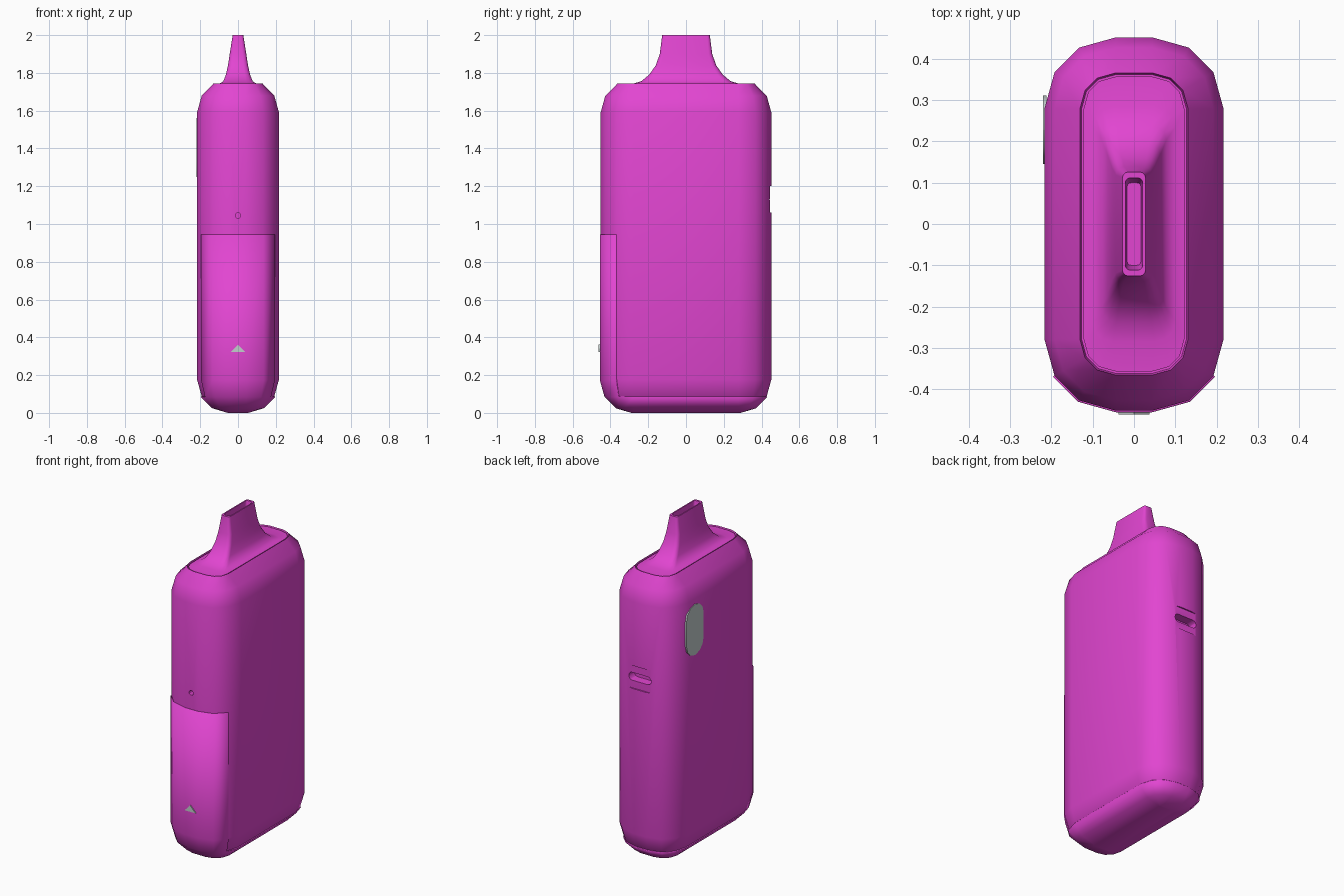
import bpy
import bmesh
from math import radians
from mathutils import Vector

cube = bpy.data.objects.get("Cube")
if cube:
    bpy.data.objects.remove(cube, do_unlink=True)


def material(name, rgb):
    m = bpy.data.materials.new(name)
    m.use_nodes = True
    m.diffuse_color = (*rgb, 1)
    bsdf = m.node_tree.nodes["Principled BSDF"]
    bsdf.inputs["Base Color"].default_value = (*rgb, 1)
    bsdf.inputs["Roughness"].default_value = 0.5
    return m


MAGENTA = material("magenta plastic", (0.76, 0.06, 0.64))
GREY = material("pale grey", (0.55, 0.62, 0.61))

HX, HY, R = 0.217, 0.452, 0.173          # body half sizes and corner radius
ARC = [(1, 0), (0.857, 0.514), (0.514, 0.857), (0, 1)]


def ring(hx, hy, r):
    """Rounded rectangle outline, counter-clockwise."""
    corner = [(hx - r + r * u, hy - r + r * v) for u, v in ARC]
    half = corner + [(-x, y) for x, y in reversed(corner)]
    return half + [(-x, -y) for x, y in half]


def loft(rings):
    """Closed skin through a list of (z, outline) sections."""
    bm = bmesh.new()
    loops = [[bm.verts.new((x, y, z)) for x, y in pts] for z, pts in rings]
    n = len(loops[0])
    for a, b in zip(loops, loops[1:]):
        for i in range(n):
            j = (i + 1) % n
            bm.faces.new((a[i], a[j], b[j], b[i]))
    bm.faces.new(loops[0][::-1])
    bm.faces.new(loops[-1])
    bmesh.ops.recalc_face_normals(bm, faces=bm.faces[:])
    return bm


def finish(name, bm, mat, smooth=True):
    mesh = bpy.data.meshes.new(name)
    bm.to_mesh(mesh)
    bm.free()
    mesh.materials.append(mat)
    ob = bpy.data.objects.new(name, mesh)
    bpy.context.collection.objects.link(ob)
    bpy.ops.object.select_all(action="DESELECT")
    bpy.context.view_layer.objects.active = ob
    ob.select_set(True)
    if smooth:
        bpy.ops.object.shade_smooth_by_angle(angle=radians(40))
    return ob


def prism(points, origin, u, v, depth):
    """Outline drawn on axes u, v and extruded along u x v."""
    bm = bmesh.new()
    o, u, v = Vector(origin), Vector(u), Vector(v)
    face = bm.faces.new([bm.verts.new(o + u * a + v * b) for a, b in points])
    out = bmesh.ops.extrude_face_region(bm, geom=[face])["geom"]
    verts = [g for g in out if isinstance(g, bmesh.types.BMVert)]
    bmesh.ops.translate(bm, verts=verts, vec=u.cross(v) * depth)
    bmesh.ops.recalc_face_normals(bm, faces=bm.faces[:])
    return bm


def cut(target, bm):
    cutter = finish("cutter", bm, MAGENTA, False)
    cutter.hide_render = True
    mod = target.modifiers.new("cut", "BOOLEAN")
    mod.operation = "DIFFERENCE"
    mod.solver = "EXACT"
    mod.object = cutter
    bpy.context.view_layer.objects.active = target
    bpy.ops.object.modifier_apply(modifier=mod.name)
    bpy.data.objects.remove(cutter, do_unlink=True)


def lower_sections(grow):
    """Rounded underside sections, grown outwards by a small step."""
    sections = []
    for u, v in reversed(ARC):
        d = min(R * (1 - u), R - 0.006)
        sections.append((0.004 + R * (1 - v) - grow,
                         ring(HX - d + grow, HY - d + grow, R - d + grow)))
    return sections


# Main body, with a shallow well on top for the mouthpiece
sections = lower_sections(0)
for u, v in ARC[:3]:
    d = R * (1 - u)
    sections.append((1.59 + R * v, ring(HX - d, HY - d, R - d)))
sections.append((1.743, ring(0.131, 0.366, 0.087)))
sections.append((1.726, ring(0.127, 0.362, 0.083)))
body = finish("body", loft(sections), MAGENTA)

# Charging port on the back: shallow dish, then a deep slot
cut(body, prism(ring(0.12, 0.07, 0.03), (0, 0.444, 1.13), (-1, 0, 0), (0, 0, 1), 0.1))
cut(body, prism(ring(0.075, 0.024, 0.022), (0, 0.39, 1.13), (-1, 0, 0), (0, 0, 1), 0.1))
# Small air hole above the front cover
cut(body, prism(ring(0.014, 0.014, 0.013), (0, -0.42, 1.045), (1, 0, 0), (0, 0, 1), 0.1))
bpy.ops.object.select_all(action="DESELECT")
body.select_set(True)
bpy.ops.object.shade_smooth_by_angle(angle=radians(40))

# Raised cover over the lower front and the underside
step = 0.004
bm = loft(lower_sections(step) + [(0.945, ring(HX + step, HY + step, R + step))])
drop = []
for f in bm.faces:
    c = f.calc_center_median()
    if c.z > 0.94 or not (c.y < -0.355 or c.z < 0.084):
        drop.append(f)
bmesh.ops.delete(bm, geom=drop, context="FACES")
cover = finish("front_and_base_cover", bm, MAGENTA)
mod = cover.modifiers.new("thickness", "SOLIDIFY")
mod.thickness = 0.008
mod.offset = -1

# Mouthpiece: flared foot, tapering neck and a recessed slot at the tip
profile = [  # z, half width, half length, corner radius
    (1.715, 0.122, 0.357, 0.078),
    (1.738, 0.122, 0.357, 0.078),
    (1.742, 0.100, 0.285, 0.050),
    (1.755, 0.078, 0.238, 0.035),
    (1.790, 0.064, 0.195, 0.028),
    (1.840, 0.053, 0.160, 0.024),
    (1.900, 0.044, 0.139, 0.020),
    (2.000, 0.028, 0.126, 0.014),
    (2.000, 0.021, 0.112, 0.012),
    (1.930, 0.017, 0.100, 0.010),
]
finish("mouthpiece", loft([(z, ring(*s)) for z, *s in profile]), MAGENTA)

# Oval button on the right side, near the back
button = prism(ring(0.083, 0.155, 0.082), (-0.212, 0.228, 1.405),
               (0, -1, 0), (0, 0, 1), 0.009)
finish("side_button", button, GREY)

# Triangular indicator on the front cover
light = prism([(-0.037, -0.018), (0.037, -0.018), (0, 0.021)],
              (0, -0.453, 0.341), (1, 0, 0), (0, 0, 1), 0.009)
finish("front_indicator", light, GREY, False)
